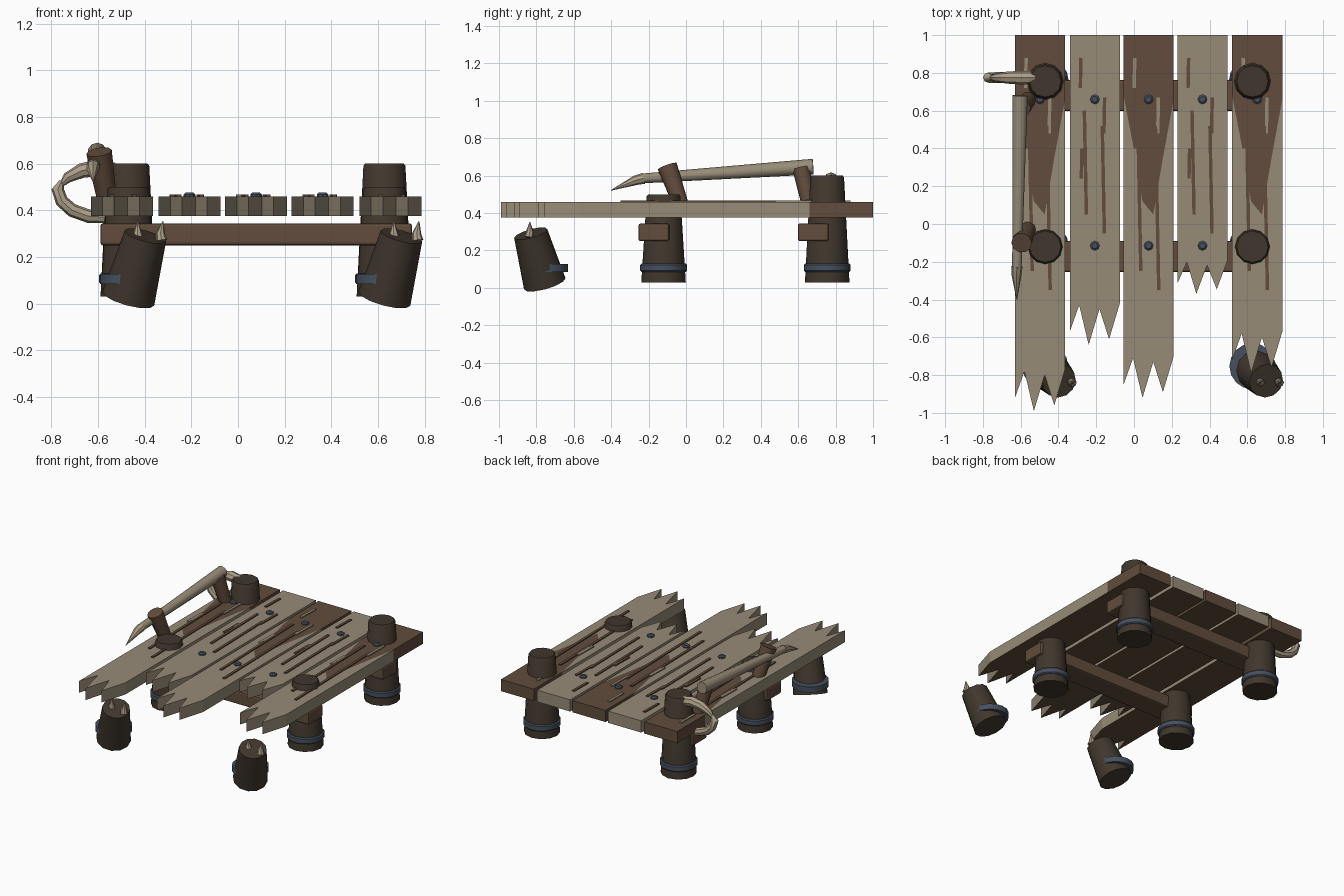
import bpy, bmesh, math
from mathutils import Vector

if "Cube" in bpy.data.objects:
    bpy.data.objects.remove(bpy.data.objects["Cube"])


def material(name, r, g, b):
    m = bpy.data.materials.new(name)
    m.use_nodes = True
    m.diffuse_color = (r, g, b, 1)
    m.node_tree.nodes["Principled BSDF"].inputs["Base Color"].default_value = (r, g, b, 1)
    return m


WORN = material("worn wood", 0.31, 0.26, 0.185)
BROWN = material("brown wood", 0.12, 0.073, 0.045)
BARK = material("dark bark", 0.052, 0.038, 0.026)
IRON = material("blue grey iron", 0.06, 0.08, 0.11)
BONE = material("bone", 0.42, 0.35, 0.25)


def finish(name, bm, *mats, smooth=False):
    bmesh.ops.recalc_face_normals(bm, faces=bm.faces)
    mesh = bpy.data.meshes.new(name)
    bm.to_mesh(mesh)
    bm.free()
    for m in mats:
        mesh.materials.append(m)
    ob = bpy.data.objects.new(name, mesh)
    bpy.context.collection.objects.link(ob)
    if smooth:
        bpy.ops.object.select_all(action="DESELECT")
        ob.select_set(True)
        bpy.context.view_layer.objects.active = ob
        bpy.ops.object.shade_smooth_by_angle(angle=math.radians(40))
    return ob


def tube(name, points, radii, mat, sides=12):
    """Round tapered tube through a list of points."""
    pts = [Vector(p) for p in points]
    bm = bmesh.new()
    rings = []
    for i, p in enumerate(pts):
        d = (pts[min(i + 1, len(pts) - 1)] - pts[max(i - 1, 0)]).normalized()
        a = d.cross(Vector((0, 1, 0) if abs(d.y) < 0.8 else (1, 0, 0))).normalized()
        b = d.cross(a)
        ring = []
        for k in range(sides):
            t = math.tau * k / sides
            ring.append(bm.verts.new(p + radii[i] * (a * math.cos(t) + b * math.sin(t))))
        rings.append(ring)
    for r, s in zip(rings, rings[1:]):
        for k in range(sides):
            n = (k + 1) % sides
            bm.faces.new((r[k], r[n], s[n], s[k]))
    bm.faces.new(rings[0])
    bm.faces.new(rings[-1])
    return finish(name, bm, mat, smooth=True)


def box(name, center, size, mat, bevel=0.0, turn=0.0):
    bm = bmesh.new()
    bmesh.ops.create_cube(bm, size=1)
    for v in bm.verts:
        v.co = Vector(s * c for s, c in zip(size, v.co))
    ob = finish(name, bm, mat)
    ob.location = center
    ob.rotation_euler.z = turn
    if bevel:
        mod = ob.modifiers.new("soft edges", "BEVEL")
        mod.width = bevel
        mod.segments = 2
    return ob


# Planks: splintered front ends, worn front part meeting brown back part in a V
WIDTH, LOW, HIGH = 0.265, 0.375, 0.46
STEPS = (0, 0.05, 0.1, 0.157, 0.208, WIDTH)
NOTCH = (0.07, 0.21, 0, 0.19, 0.03, 0.22)
SEAM = (0.68, 0.42, 0.12, 0.05, 0.35, 0.66)


def plank(name, left, tip, scale, mixed):
    bm = bmesh.new()
    cols = []
    for u, n, s in zip(STEPS, NOTCH, SEAM):
        cols.append([[bm.verts.new((left + u, y, z)) for z in (LOW, HIGH)]
                     for y in (tip + n * scale, s, 1.0)])

    def face(verts, worn):
        bm.faces.new(verts).material_index = 0 if worn else 1

    for a, b in zip(cols, cols[1:]):
        for j in (0, 1):
            face((a[j][1], b[j][1], b[j + 1][1], a[j + 1][1]), j == 0 or not mixed)
            face((a[j][0], b[j][0], b[j + 1][0], a[j + 1][0]), False)
        face((a[0][0], b[0][0], b[0][1], a[0][1]), True)
        face((a[2][0], b[2][0], b[2][1], a[2][1]), not mixed)
    for c in (cols[0], cols[-1]):
        for j in (0, 1):
            face((c[j][0], c[j + 1][0], c[j + 1][1], c[j][1]), j == 0 or not mixed)
    finish(name, bm, WORN, BROWN)


PLANKS = ((-0.63, -0.99, 1), (-0.34, -0.64, 1), (-0.055, -0.92, 1),
          (0.23, -0.37, 0.8), (0.52, -0.79, 1))
# Surface cracks: offset from plank centre, start, end
CRACKS = ((-0.075, 0.72, 0.88), (-0.05, 0.05, 0.6), (-0.07, 0.24, 0.4),
          (0.045, -0.05, 0.52), (0.05, 0.48, 0.67))
for i, (left, tip, scale) in enumerate(PLANKS):
    mixed = i % 2 == 0
    plank(f"plank_{i + 1}", left, tip, scale, mixed)
    mid = left + WIDTH / 2
    for k, (dx, y0, y1) in enumerate(CRACKS):
        if mixed and k in (1, 3):
            y0 -= 0.3
        mat = WORN if mixed and k in (0, 2, 4) else BROWN
        box(f"crack_{i + 1}_{k + 1}", (mid + dx, (y0 + y1) / 2, HIGH + 0.003),
            (0.018, y1 - y0, 0.009), mat, turn=0.02 if k % 2 else -0.02)
    for row, y in (("back", 0.66), ("front", -0.115)):
        tube(f"nail_{row}_{i + 1}", [(mid, y, HIGH - 0.01), (mid, y, HIGH + 0.008),
             (mid, y, HIGH + 0.016)], (0.025, 0.025, 0.016), IRON, 8)

# Cross beams under the planks
for row, y in (("back", 0.68), ("front", -0.172)):
    box(f"beam_{row}", (0.078, y, 0.297), (1.335, 0.165, 0.095), BROWN, 0.012)

# Posts with iron bands, and leaning stumps with fangs in front
for side, x in (("right", -0.47), ("left", 0.627)):
    for row, y, top in (("back", 0.755, 0.6), ("front", -0.12, 0.5)):
        tube(f"post_{row}_{side}", [(x, y, 0.03), (x, y, top - 0.01), (x, y, top)],
             (0.119, 0.09, 0.083), BARK)
        tube(f"band_{row}_{side}", [(x, y, z) for z in (0.085, 0.092, 0.123, 0.13)],
             (0.118, 0.125, 0.125, 0.118), IRON, 16)
    tube(f"stump_{side}", [(x, -0.755, 0.022), (x + 0.073, -0.83, 0.29)],
         (0.115, 0.092), BARK)
    tube(f"stump_band_{side}", [(x, -0.753, 0.085), (x, -0.753, 0.127)],
         (0.122, 0.122), IRON, 16)
    for k, dx in enumerate((0.045, 0.143)):
        tube(f"fang_{side}_{k + 1}", [(x + dx, -0.84, 0.27), (x + dx - 0.005, -0.835, 0.3),
             (x + dx - 0.005 + 0.01 * k, -0.835, 0.353)], (0.024, 0.02, 0.002), BONE, 8)

# Handrail: two leaning stubs carrying a long bone with a pointed end
tube("rail_stub_front", [(-0.56, -0.025, 0.44), (-0.595, -0.1, 0.65)], (0.042, 0.055), BROWN, 10)
tube("rail_stub_back", [(-0.56, 0.66, 0.44), (-0.595, 0.615, 0.64)], (0.042, 0.048), BROWN, 10)
tube("rail", [(-0.62, -0.235, 0.585), (-0.603, 0.68, 0.648)], (0.026, 0.042), WORN, 10)
tube("rail_point", [(-0.62, -0.225, 0.586), (-0.622, -0.27, 0.575), (-0.62, -0.4, 0.522)],
     (0.03, 0.026, 0.002), BONE, 8)

# Pair of curved tusks forming a loop at the back corner
Y = 0.775
tube("tusk_upper", [(-0.53, Y, 0.57), (-0.6, Y, 0.582), (-0.67, Y, 0.57), (-0.73, Y, 0.54),
     (-0.765, Y, 0.5)], (0.034, 0.036, 0.032, 0.023, 0.006), BONE, 8)
tube("tusk_lower", [(-0.755, Y, 0.525), (-0.772, Y, 0.49), (-0.755, Y, 0.44), (-0.71, Y, 0.4),
     (-0.64, Y, 0.375), (-0.55, Y, 0.37)], (0.01, 0.027, 0.028, 0.029, 0.029, 0.026), BONE, 8)
